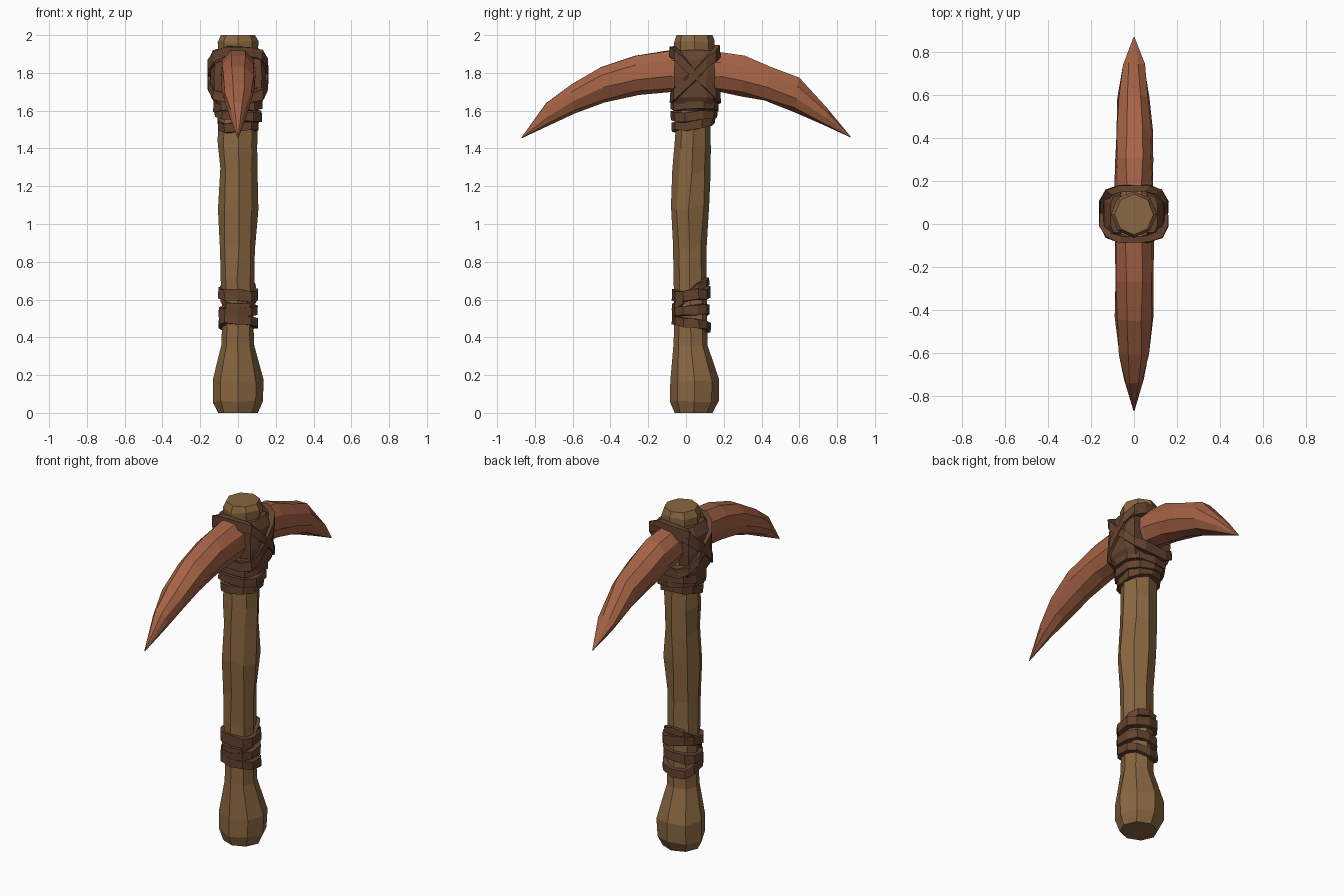
import bpy, bmesh, math, random
from mathutils import Vector

if "Cube" in bpy.data.objects:
    bpy.data.objects.remove(bpy.data.objects["Cube"])

random.seed(4)


def material(name, rgb):
    m = bpy.data.materials.new(name)
    m.diffuse_color = (*rgb, 1)
    m.use_nodes = True
    m.node_tree.nodes["Principled BSDF"].inputs["Base Color"].default_value = m.diffuse_color
    return m


WOOD = material("wood", (0.25, 0.135, 0.052))
LEATHER = material("leather", (0.125, 0.055, 0.028))
HORN = material("horn", (0.38, 0.125, 0.06))


def jitter(v, a):
    return v + Vector([random.uniform(-a, a) for _ in range(3)])


def loft(name, rings, mat, closed=False):
    """Skin equal-sized rings of points; cap the ends unless closed."""
    bm = bmesh.new()
    vs = [[bm.verts.new(p) for p in r] for r in rings]
    n, m = len(rings[0]), len(rings)
    for i in range(m if closed else m - 1):
        a, b = vs[i], vs[(i + 1) % m]
        for j in range(n):
            k = (j + 1) % n
            bm.faces.new((a[j], a[k], b[k], b[j]))
    if not closed:
        bm.faces.new(vs[0])
        bm.faces.new(vs[-1])
    bmesh.ops.remove_doubles(bm, verts=bm.verts, dist=0.0005)
    bmesh.ops.recalc_face_normals(bm, faces=bm.faces)
    me = bpy.data.meshes.new(name)
    bm.to_mesh(me)
    bm.free()
    me.materials.append(mat)
    ob = bpy.data.objects.new(name, me)
    bpy.context.collection.objects.link(ob)
    return ob


def oval(cx, cy, z, rx, ry, n=8, square=1.0, phase=0.0):
    """Horizontal ring; square < 1 pushes it towards a rounded rectangle."""
    pts = []
    for i in range(n):
        t = 2 * math.pi * (i + phase) / n
        c, s = math.cos(t), math.sin(t)
        pts.append(Vector((cx + rx * math.copysign(abs(c) ** square, c),
                           cy + ry * math.copysign(abs(s) ** square, s), z)))
    return pts


def strap(name, cy, z, rx, ry, width, tilt=0.0, roll=0.0, thick=0.035, square=0.8, n=10):
    """Flat leather band looped round the shaft, tilted front-to-back / sideways."""
    rings = []
    for p in oval(0, cy, z, rx, ry, n, square, 0.5):
        d = Vector((p.x, p.y - cy, 0))
        p.z += tilt * d.y / ry + roll * d.x / rx + random.uniform(-.008, .008)
        out = d.normalized() * thick
        up = Vector((0, 0, width / 2 * random.uniform(.85, 1.1)))
        rings.append([jitter(q, .003) for q in
                      (p - out - up, p - up * .9, p + up * .9, p - out + up)])
    return loft(name, rings, LEATHER, closed=True)


# Wooden handle: (z, centre y, half width x, half width y)
profile = [(0, .04, .105, .10), (.06, .045, .132, .128), (.17, .047, .135, .13),
           (.36, .025, .088, .09), (.50, .025, .082, .085), (.70, .022, .093, .088),
           (.88, .02, .092, .088), (1.09, .018, .108, .103), (1.28, .028, .098, .097),
           (1.42, .035, .102, .095), (1.55, .04, .105, .09), (1.90, .045, .105, .105),
           (1.965, .045, .108, .108), (2.0, .045, .09, .095)]
rings = []
for z, cy, rx, ry in profile:
    ring = oval(0, cy, z, rx, ry)
    if 0 < z < 2:
        a = .012 if .6 < z < 1.5 else .004
        ring = [p + Vector((random.uniform(-a, a) * .5, random.uniform(-a, a) * .5,
                            random.uniform(-a, a) * 2)) for p in ring]
    rings.append(ring)
loft("handle", rings, WOOD)

# Curved double-ended horn head: (y, top z, bottom z, half width)
horn = [(-.872, 1.457, 1.453, .002), (-.73, 1.635, 1.525, .045), (-.60, 1.735, 1.59, .074),
        (-.44, 1.83, 1.645, .088), (-.26, 1.89, 1.685, .09), (-.08, 1.92, 1.695, .09),
        (.18, 1.905, 1.70, .087), (.30, 1.89, 1.675, .09), (.43, 1.835, 1.65, .086),
        (.585, 1.77, 1.595, .076), (.74, 1.61, 1.525, .052), (.872, 1.462, 1.458, .002)]
rings = []
for y, top, bot, w in horn:
    mid, h = (top + bot) / 2, (top - bot) / 2
    lean = -y * .15 if abs(y) < .8 else 0       # sections follow the curve
    ring = []
    for c, s in ((.42, 1), (.9, .5), (1, -.2), (.6, -.8),
                 (0, -1), (-.6, -.8), (-1, -.2), (-.9, .5), (-.42, 1)):
        p = Vector((c * w, y - lean * s * h * 2, mid + s * h))
        ring.append(jitter(p, .005) if abs(y) < .8 else p)
    rings.append(ring)
loft("horn_head", rings, HORN)

# Leather cheeks bulging either side of the head
for side, label in ((1, "right"), (-1, "left")):
    rings = []
    for z, x, h in ((1.60, .10, .08), (1.67, .142, .105), (1.78, .147, .11),
                    (1.87, .14, .105), (1.92, .11, .085)):
        rings.append([Vector((side * a, .045 + b, z)) for a, b in
                      ((.06, -h), (x * .86, -h), (x, -h * .6), (x, h * .6), (x * .86, h), (.06, h))])
    loft(label + "_cheek_wrap", rings, LEATHER)

# Crossed straps over one horn and under the other, on both sides
for i, t in enumerate((-.125, .125)):
    strap(f"cross_strap_{i}", .048, 1.79, .163, .137, .06, tilt=t, square=.62, n=12)
    strap(f"cross_strap_outer_{i}", .05, 1.785, .16, .135, .04, tilt=t * .85, roll=.012,
          square=.62, n=12)

# Binding below the head
strap("head_binding_upper", .045, 1.635, .135, .128, .07, roll=.01)
strap("head_binding_middle", .042, 1.58, .128, .125, .05, tilt=.012, roll=-.012)
strap("head_binding_lower", .04, 1.53, .112, .115, .05, tilt=.022)

# Grip binding
strap("grip_binding_lower", .028, .475, .108, .102, .055, tilt=-.02)
strap("grip_binding_middle", .026, .54, .106, .10, .06, tilt=.012, roll=.006)
strap("grip_binding_upper", .028, .63, .108, .102, .06, tilt=.01, roll=-.008)
strap("grip_diagonal_strap", .025, .63, .098, .10, .04, tilt=.07)
